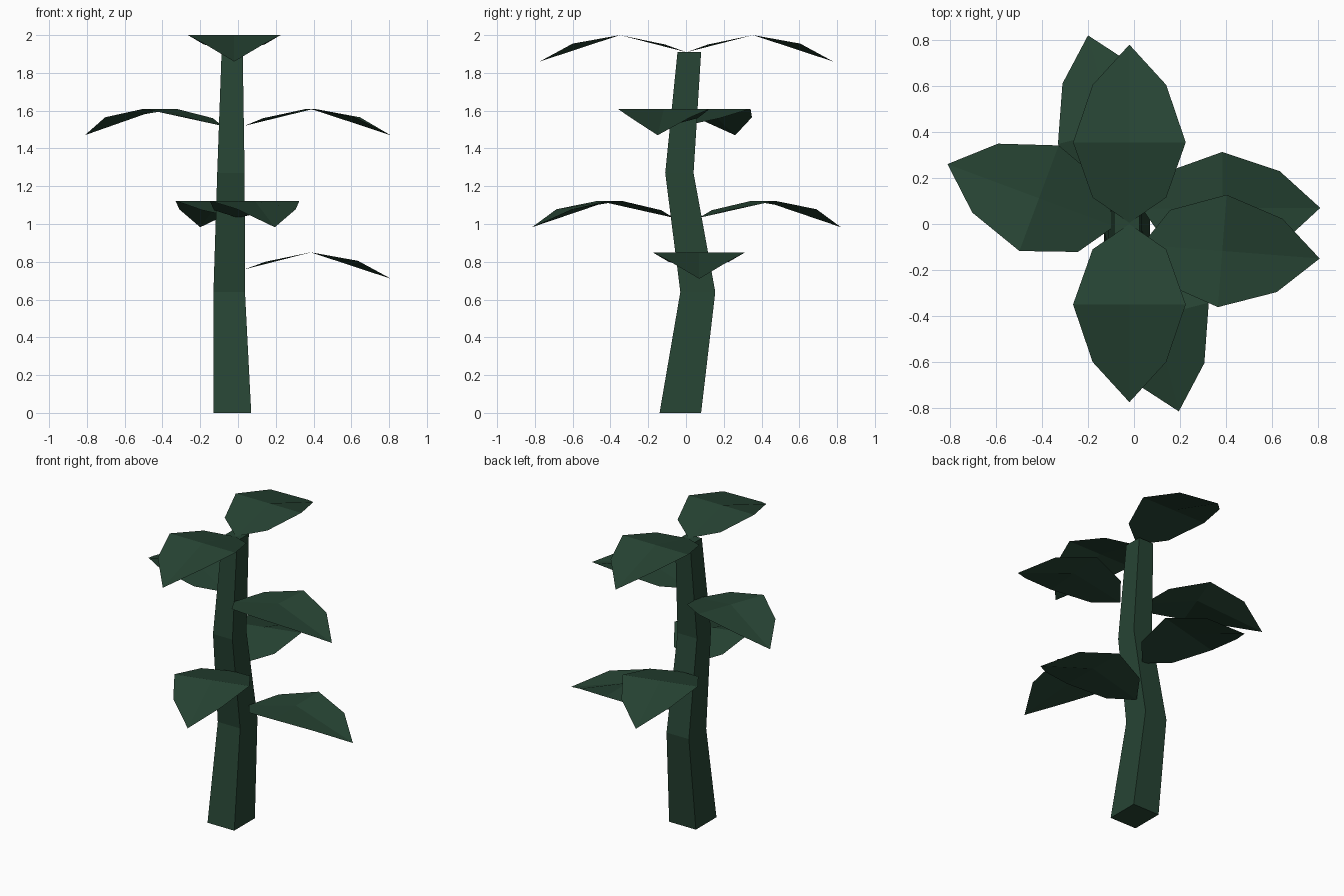
import bpy
import math
from mathutils import Matrix, Vector

cube = bpy.data.objects.get("Cube")
if cube:
    bpy.data.objects.remove(cube, do_unlink=True)

green = bpy.data.materials.new("dark_green")
green.use_nodes = True
colour = (0.02, 0.058, 0.034, 1)
green.diffuse_color = colour
green.node_tree.nodes["Principled BSDF"].inputs["Base Color"].default_value = colour


def add_mesh(name, verts, faces):
    mesh = bpy.data.meshes.new(name)
    mesh.from_pydata(verts, [], faces)
    mesh.materials.append(green)
    obj = bpy.data.objects.new(name, mesh)
    bpy.context.collection.objects.link(obj)
    return obj


# Crooked square stem: each ring is z, x range, y range
rings = [
    (0.0, -0.13, 0.07, -0.14, 0.08),
    (0.64, -0.13, 0.037, -0.03, 0.155),
    (1.27, -0.11, 0.035, -0.11, 0.04),
    (1.91, -0.087, 0.025, -0.045, 0.08),
]
verts = []
for z, x0, x1, y0, y1 in rings:
    verts += [(x0, y0, z), (x1, y0, z), (x1, y1, z), (x0, y1, z)]
faces = [(3, 2, 1, 0)]
for r in range(len(rings) - 1):
    for i in range(4):
        a, b = r * 4 + i, r * 4 + (i + 1) % 4
        faces.append((a, b, b + 4, a + 4))
top = 4 * (len(rings) - 1)
faces.append((top, top + 1, top + 2, top + 3))
add_mesh("stem", verts, faces)


# Arched leaf: a straight-ridged sheet with raised edges, growing along +x
def add_leaf(name, tip, base):
    tip, base = Vector(tip), Vector(base)
    midline = [(0, 0, -0.09), (0.35, 0, 0), (0.775, 0, -0.14)]
    edge = [(0.11, 0.16, -0.05), (0.35, 0.245, 0), (0.6, 0.16, -0.045)]
    leaf_verts = midline + edge + [(x, -y, z) for x, y, z in edge]
    leaf_faces = [(0, 1, 4, 3), (1, 2, 5, 4), (0, 6, 7, 1), (1, 7, 8, 2)]
    run = tip - base
    turn = Matrix.Rotation(math.atan2(run.y, run.x), 4, "Z")
    place = Matrix.Translation((base.x, base.y, base.z)) @ turn
    add_mesh(name, [place @ Vector(v) for v in leaf_verts], leaf_faces)


# Leaves in tiers: tip and base in plan, both at the height of the arch
leaves = [
    ("low_left_leaf", 0.85, (0.81, 0.07), (0.035, 0.067)),
    ("middle_back_leaf", 1.123, (-0.20, 0.82), (-0.006, 0.07)),
    ("middle_front_leaf", 1.123, (0.195, -0.815), (0.0, -0.065)),
    ("upper_left_leaf", 1.61, (0.805, -0.15), (0.035, -0.09)),
    ("upper_right_leaf", 1.61, (-0.81, 0.26), (-0.085, -0.01)),
    ("top_back_leaf", 2.0, (-0.02, 0.78), (-0.02, 0.005)),
    ("top_front_leaf", 2.0, (-0.02, -0.775), (-0.02, 0.0)),
]
for name, z, tip, base in leaves:
    add_leaf(name, (*tip, z), (*base, z))
